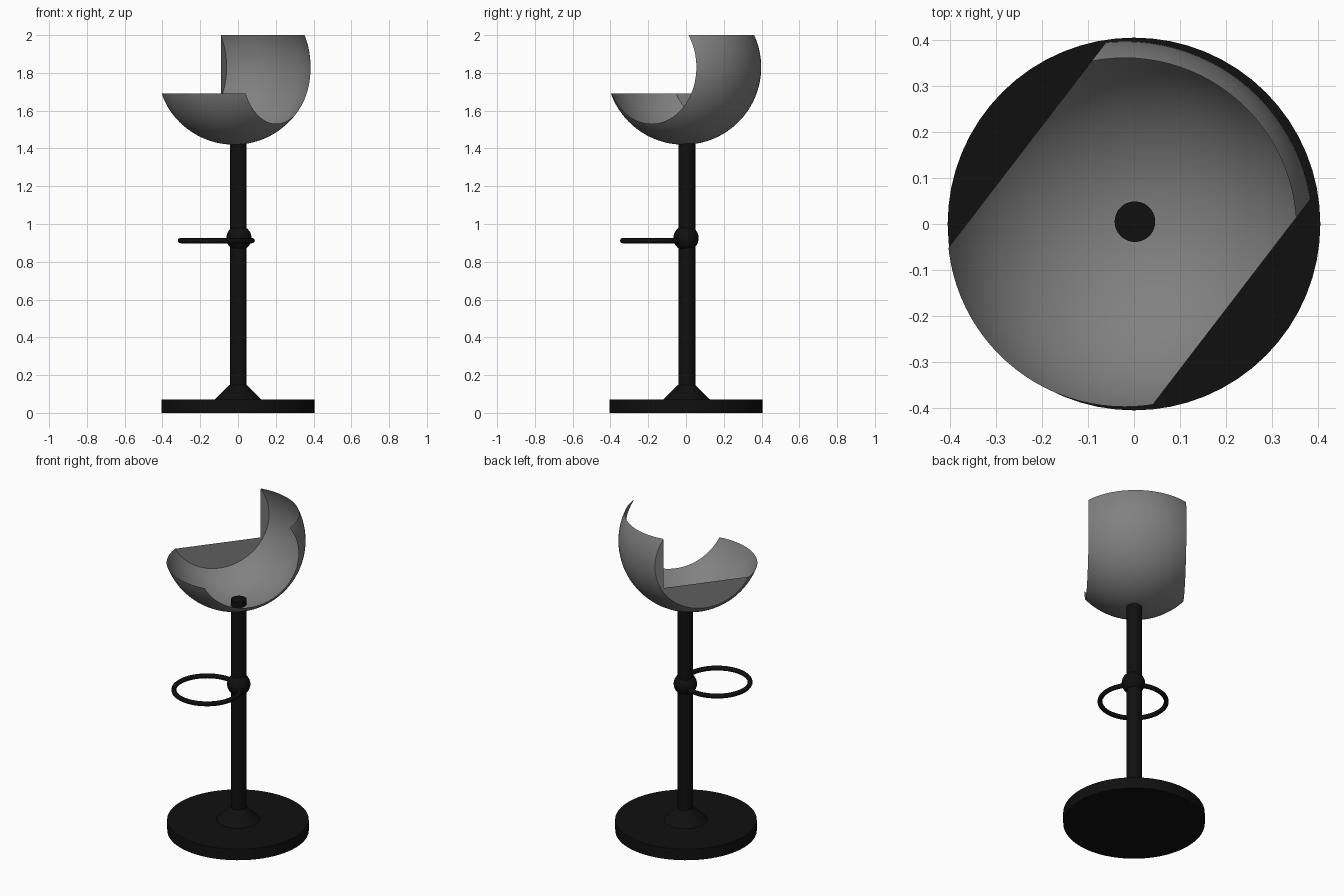
import bpy, bmesh, math
from mathutils import Vector

cube = bpy.data.objects.get("Cube")
if cube:
    bpy.data.objects.remove(cube, do_unlink=True)


def material(name, value):
    mat = bpy.data.materials.new(name)
    mat.use_nodes = True
    color = (value, value, value, 1)
    mat.diffuse_color = color
    mat.node_tree.nodes["Principled BSDF"].inputs["Base Color"].default_value = color
    return mat


black = material("black metal", 0.005)
grey = material("grey shell", 0.22)


def finish(name, mat):
    obj = bpy.context.object
    obj.name = name
    obj.data.materials.append(mat)
    bpy.ops.object.shade_smooth_by_angle(angle=math.radians(30))
    return obj


def column(name, r_low, r_high, z_low, z_high, x=0, y=0):
    bpy.ops.mesh.primitive_cone_add(vertices=64, radius1=r_low, radius2=r_high,
                                    depth=z_high - z_low,
                                    location=(x, y, (z_low + z_high) / 2))
    return finish(name, black)


# Base, flare and pole
column("base_disc", 0.405, 0.405, 0, 0.07)
column("base_flare", 0.125, 0.045, 0.07, 0.148, 0, 0.003)
column("pole", 0.044, 0.044, 0.07, 1.46, 0.002, 0.005)

# Footrest ring and its round clamp
bpy.ops.mesh.primitive_uv_sphere_add(segments=32, ring_count=16, radius=0.067,
                                     location=(0.005, 0, 0.925))
finish("footrest_clamp", black)
bpy.ops.mesh.primitive_torus_add(major_segments=64, minor_segments=12,
                                 major_radius=0.19, minor_radius=0.014,
                                 location=(-0.115, -0.145, 0.912))
finish("footrest_ring", black)

# Seat shell: a sphere trimmed by planes, local -y is the sitter's front
HALF_WIDTH, BACK, ARM, TOP = 0.28, 0.249, -0.14, 0.17
bm = bmesh.new()
bmesh.ops.create_uvsphere(bm, u_segments=96, v_segments=64, radius=0.41)


def cut(point, normal, trim):
    geom = bm.verts[:] + bm.edges[:] + bm.faces[:]
    result = bmesh.ops.bisect_plane(bm, geom=geom, dist=1e-5, plane_co=point,
                                    plane_no=normal, clear_outer=trim)
    return [e for e in result["geom_cut"] if isinstance(e, bmesh.types.BMEdge)]


# One side is closed by a flat panel, the other stays open
rim = cut(Vector((-HALF_WIDTH, 0, 0)), Vector((-1, 0, 0)), True)
bmesh.ops.edgeloop_fill(bm, edges=rim)
bmesh.ops.recalc_face_normals(bm, faces=bm.faces[:])
cut(Vector((HALF_WIDTH, 0, 0)), Vector((1, 0, 0)), True)
cut(Vector((0, 0, TOP)), Vector((0, 0, 1)), True)

# Notch above the arm height, in front of the backrest
cut(Vector((0, 0, ARM)), Vector((0, 0, 1)), False)
cut(Vector((0, BACK, 0)), Vector((0, 1, 0)), False)
notch = []
for face in bm.faces:
    mid = face.calc_center_median()
    if mid.z > ARM and mid.y < BACK:
        notch.append(face)
bmesh.ops.delete(bm, geom=notch, context='FACES')

mesh = bpy.data.meshes.new("seat_shell")
bm.to_mesh(mesh)
bm.free()
seat = bpy.data.objects.new("seat_shell", mesh)
bpy.context.collection.objects.link(seat)
seat.location = (-0.02, -0.012, 1.83)
seat.rotation_euler.z = math.radians(-37.5)
bpy.ops.object.select_all(action='DESELECT')
seat.select_set(True)
bpy.context.view_layer.objects.active = seat
finish("seat_shell", grey)
